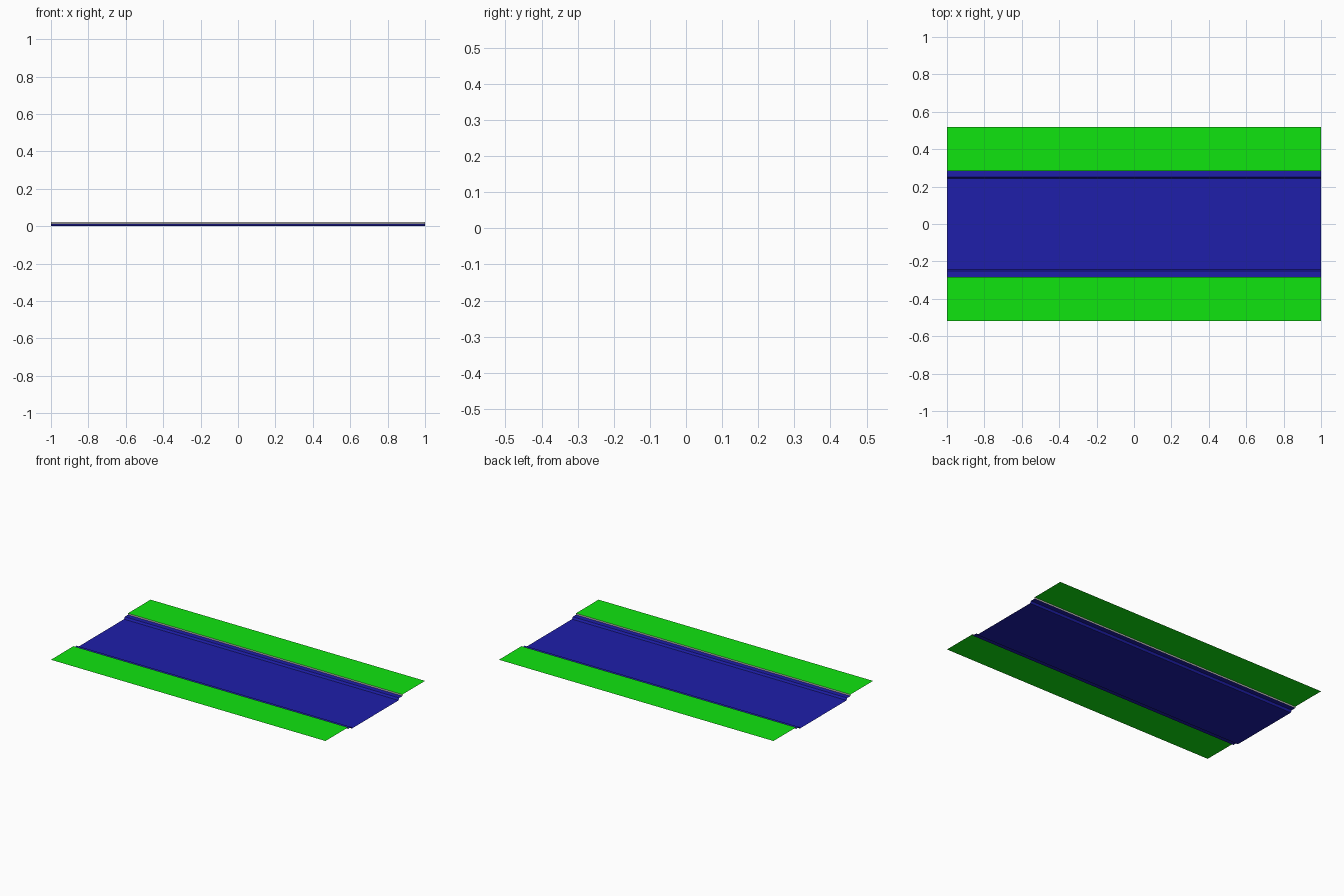
import bpy

if "Cube" in bpy.data.objects:
    bpy.data.objects.remove(bpy.data.objects["Cube"])

HALF_LENGTH = 1.0
ROAD_EDGE, KERB_INNER, VERGE_INNER, VERGE_OUTER = 0.242, 0.25, 0.283, 0.518
KERB_Z, VERGE_Z = 0.013, 0.023


def material(name, rgb):
    mat = bpy.data.materials.new(name)
    mat.diffuse_color = (*rgb, 1.0)
    mat.use_nodes = True
    mat.node_tree.nodes["Principled BSDF"].inputs["Base Color"].default_value = mat.diffuse_color
    return mat


def sweep(name, profile, mat=None):
    """Sweep an open (y, z) profile along x into a thin surface."""
    verts = [(x, y, z) for y, z in profile for x in (-HALF_LENGTH, HALF_LENGTH)]
    faces = [(2 * i, 2 * i + 1, 2 * i + 3, 2 * i + 2) for i in range(len(profile) - 1)]
    mesh = bpy.data.meshes.new(name)
    mesh.from_pydata(verts, [], faces)
    if mat:
        mesh.materials.append(mat)
    obj = bpy.data.objects.new(name, mesh)
    bpy.context.collection.objects.link(obj)
    return obj


blue = material("road_blue", (0.013, 0.013, 0.4))
green = material("grass_green", (0.005, 0.78, 0.005))

# Flat roadway
sweep("road", [(-ROAD_EDGE, 0), (ROAD_EDGE, 0)], blue)

# Stepped kerb, grey bank face and grass verge on both sides
parts = [
    ("kerb", [(ROAD_EDGE, 0), (KERB_INNER, KERB_Z), (VERGE_INNER, KERB_Z)], blue),
    ("bank_face", [(VERGE_INNER, KERB_Z), (VERGE_INNER, VERGE_Z)], None),
    ("grass_verge", [(VERGE_INNER, VERGE_Z), (VERGE_OUTER, VERGE_Z)], green),
]
for side, sign in (("back", 1), ("front", -1)):
    for name, profile, mat in parts:
        # Profiles always run towards +y so the faces point up
        points = [(sign * y, z) for y, z in profile][::sign]
        sweep(f"{side}_{name}", points, mat)
